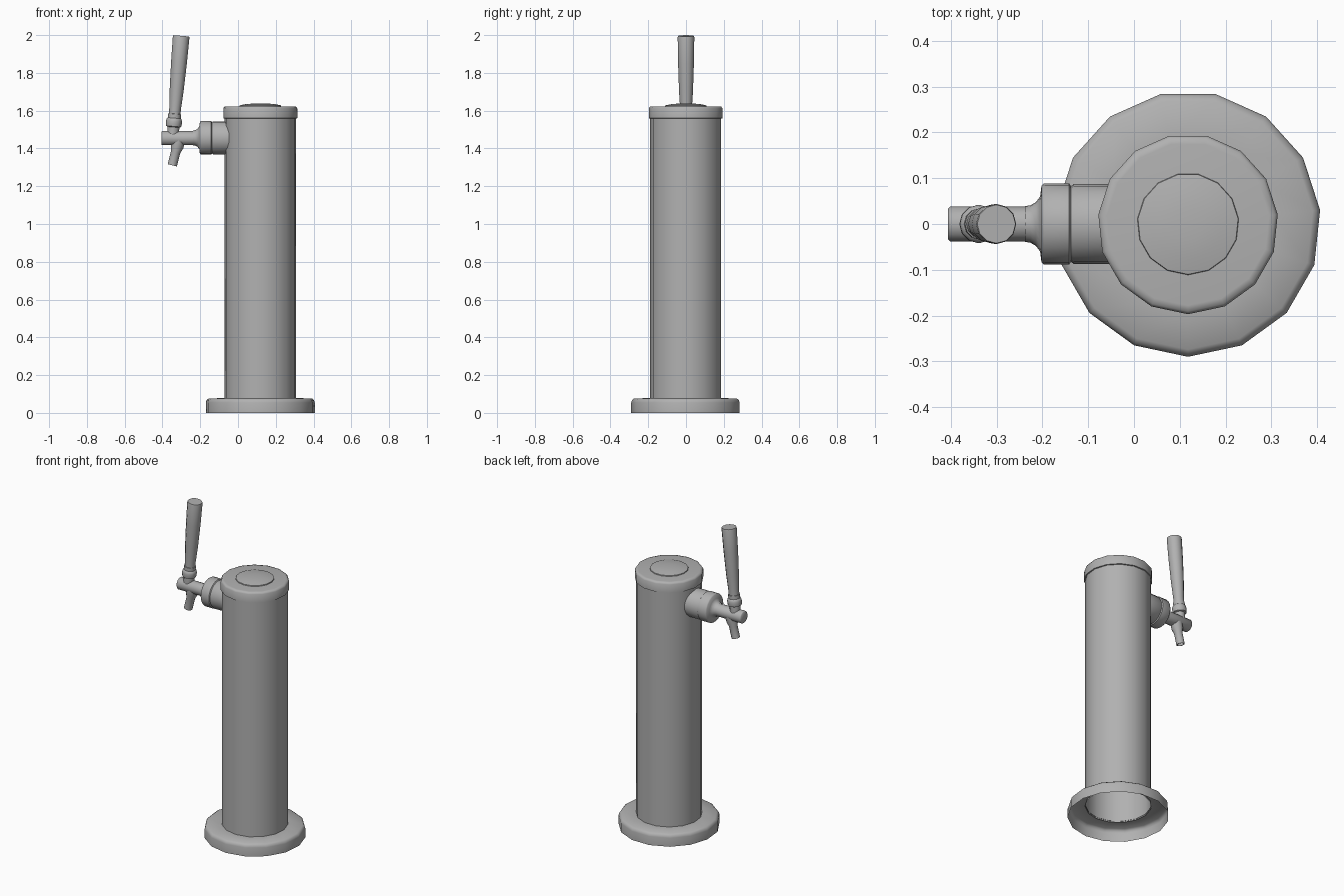
import bpy, bmesh, math
from mathutils import Vector, Matrix

if "Cube" in bpy.data.objects:
    bpy.data.objects.remove(bpy.data.objects["Cube"])

CX = 0.118  # tower axis

# Brushed dark grey metal
metal = bpy.data.materials.new("dark_grey_metal")
metal.diffuse_color = (0.44, 0.44, 0.44, 1)
metal.use_nodes = True
metal.node_tree.nodes["Principled BSDF"].inputs["Base Color"].default_value = metal.diffuse_color


def lathe(name, profile, origin, direction=(0, 0, 1), sides=15, phase=-90, angle=50):
    """Revolve (radius, height) points around an axis."""
    d = Vector(direction).normalized()
    mat = Matrix.Translation(Vector(origin)) @ Vector((0, 0, 1)).rotation_difference(d).to_matrix().to_4x4()
    bm = bmesh.new()
    rings = []
    for r, h in profile:
        if r == 0:
            rings.append([bm.verts.new(mat @ Vector((0, 0, h)))] * sides)
            continue
        ring = []
        for j in range(sides):
            a = math.radians(phase) + math.tau * j / sides
            ring.append(bm.verts.new(mat @ Vector((r * math.cos(a), r * math.sin(a), h))))
        rings.append(ring)
    for lo, hi in zip(rings, rings[1:]):
        for j in range(sides):
            k = (j + 1) % sides
            quad = list(dict.fromkeys((lo[j], lo[k], hi[k], hi[j])))
            bm.faces.new(quad)
    mesh = bpy.data.meshes.new(name)
    bm.to_mesh(mesh)
    bm.free()
    mesh.materials.append(metal)
    ob = bpy.data.objects.new(name, mesh)
    bpy.context.collection.objects.link(ob)
    bpy.ops.object.select_all(action='DESELECT')
    ob.select_set(True)
    bpy.context.view_layer.objects.active = ob
    bpy.ops.object.shade_smooth_by_angle(angle=math.radians(angle))
    return ob


# Tower: open flange, hollow column, cap and shallow dome
lathe("base_flange", [(0.290, 0), (0.290, 0.055), (0.286, 0.068), (0.274, 0.077), (0.188, 0.078)], (CX, 0, 0))
lathe("column", [(0.190, 0.07), (0.190, 1.60)], (CX, 0, 0))
lathe("top_cap", [(0.188, 1.558), (0.197, 1.56), (0.197, 1.612), (0.191, 1.621), (0.178, 1.623), (0, 1.623)],
      (CX, 0, 0), angle=60)
lathe("cap_dome", [(0.112, 1.620), (0.110, 1.628), (0.075, 1.635), (0.035, 1.638), (0, 1.639)], (CX, 0, 0))

# Faucet along -x: shank collar, groove, coupling nut, neck and barrel
TZ = 1.456
lathe("shank_collar", [(0.087, 0), (0.087, 0.087), (0.083, 0.092), (0.083, 0.096)],
      (-0.045, 0, TZ), (-1, 0, 0), 20)
lathe("coupling_nut", [(0.083, 0), (0.089, 0.004), (0.089, 0.058), (0.084, 0.064), (0.060, 0.067),
                       (0.048, 0.076), (0.041, 0.088), (0.039, 0.100)],
      (-0.138, 0, TZ), (-1, 0, 0), 20)
lathe("faucet_barrel", [(0.038, 0), (0.038, 0.182), (0.034, 0.186), (0, 0.186)],
      (-0.22, 0, TZ - 0.002), (-1, 0, 0), 14)

# Spout, slanting down and forward
lathe("spout", [(0.036, 0), (0.034, 0.045), (0.025, 0.075), (0.025, 0.146), (0.020, 0.146), (0.018, 0.13), (0, 0.13)],
      (-0.312, 0, 1.452), (-0.036, 0, -0.142), 12)

# Lever collar and tapered handle share a slightly tilted axis
LEVER, TILT = (-0.346, 0, 1.455), (0.084, 0, 1)
lathe("lever_collar", [(0.031, 0.02), (0.031, 0.058), (0.040, 0.062), (0.042, 0.075), (0.042, 0.090), (0.039, 0.102),
                       (0.034, 0.106), (0.034, 0.128), (0.028, 0.130), (0, 0.130)], LEVER, TILT, 12)
lathe("tap_handle", [(0, 0.125), (0.031, 0.125), (0.031, 0.155), (0.037, 0.25), (0.042, 0.40), (0.044, 0.535),
                     (0.042, 0.543), (0, 0.543)], LEVER, TILT, 12)
